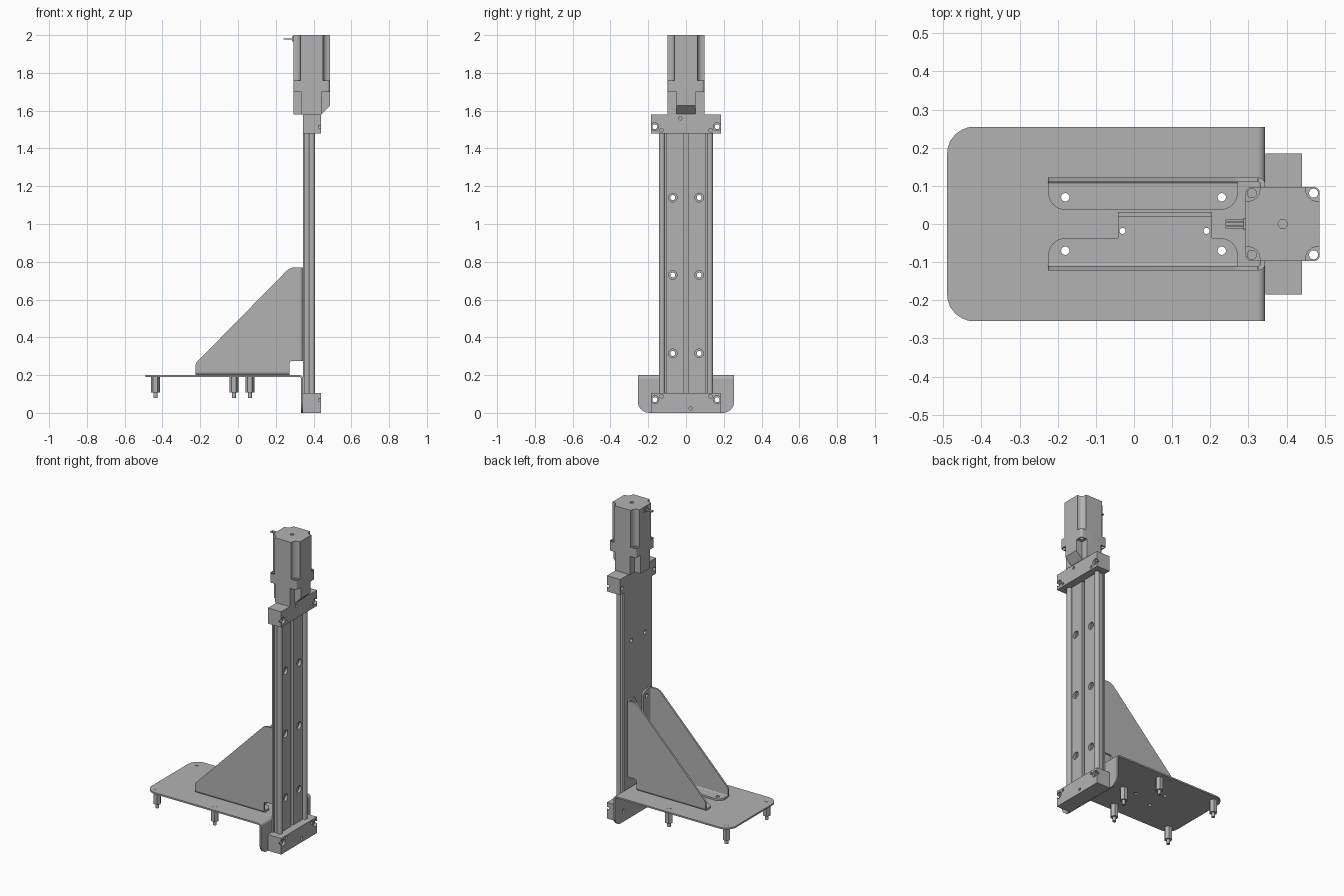
import bpy, bmesh, math
from mathutils import Vector

cube = bpy.data.objects.get("Cube")
if cube:
    bpy.data.objects.remove(cube, do_unlink=True)

grey = bpy.data.materials.new("machined grey")
grey.use_nodes = True
grey.diffuse_color = (0.45, 0.45, 0.45, 1)
grey.node_tree.nodes["Principled BSDF"].inputs["Base Color"].default_value = (0.45, 0.45, 0.45, 1)


def place(axis, a, b, h):
    return {"x": (h, a, b), "y": (a, h, b), "z": (a, b, h)}[axis]


def rounded(corners, steps=6):
    """Outline from (a, b[, radius]) corners, filleting those with a radius."""
    out = []
    for i, c in enumerate(corners):
        p = Vector(c[:2])
        if len(c) < 3:
            out.append(p)
            continue
        u = (Vector(corners[i - 1][:2]) - p).normalized()
        v = (Vector(corners[(i + 1) % len(corners)][:2]) - p).normalized()
        half = u.angle(v) / 2
        centre = p + (u + v).normalized() * c[2] / math.sin(half)
        t = c[2] / math.tan(half)
        start, end = p + u * t - centre, p + v * t - centre
        for k in range(steps + 1):
            d = start.lerp(end, k / steps).normalized()
            out.append(centre + d * c[2])
    return out


def circle(a, b, r, n=24):
    return [(a + r * math.cos(2 * math.pi * i / n), b + r * math.sin(2 * math.pi * i / n))
            for i in range(n)]


def bend(a, b, r_out, r_in, start, side=1, steps=6):
    """Quarter ring outline for a folded sheet; side mirrors the first coordinate."""
    ring = []
    for r, order in ((r_out, range(steps + 1)), (r_in, range(steps, -1, -1))):
        for k in order:
            t = math.radians(start + 90 * k / steps)
            ring.append((side * (a + r * math.cos(t)), b + r * math.sin(t)))
    return ring


def add_prism(bm, outline, axis, lo, hi):
    face = bm.faces.new([bm.verts.new(place(axis, p[0], p[1], lo)) for p in outline])
    moved = bmesh.ops.extrude_face_region(bm, geom=[face])["geom"]
    bmesh.ops.translate(bm, vec=place(axis, 0, 0, hi - lo),
                        verts=[g for g in moved if isinstance(g, bmesh.types.BMVert)])


def build(name, *prisms):
    """One object from (outline, axis, lo, hi) prisms."""
    bm = bmesh.new()
    for p in prisms:
        add_prism(bm, *p)
    bmesh.ops.recalc_face_normals(bm, faces=bm.faces)
    mesh = bpy.data.meshes.new(name)
    bm.to_mesh(mesh)
    bm.free()
    mesh.materials.append(grey)
    obj = bpy.data.objects.new(name, mesh)
    bpy.context.collection.objects.link(obj)
    return obj


def rect(a0, a1, b0, b1):
    return [(a0, b0), (a1, b0), (a1, b1), (a0, b1)]


def drill(obj, axis, spots, r, lo, hi):
    cutter = build("drill", *[(circle(a, b, r), axis, lo, hi) for a, b in spots])
    cutter.hide_render = True
    mod = obj.modifiers.new("holes", "BOOLEAN")
    mod.operation, mod.solver, mod.object = "DIFFERENCE", "EXACT", cutter
    bpy.context.view_layer.update()
    graph = bpy.context.evaluated_depsgraph_get()
    mesh = bpy.data.meshes.new_from_object(obj.evaluated_get(graph))
    obj.modifiers.clear()
    obj.data = mesh
    bpy.data.objects.remove(cutter, do_unlink=True)


SIDES = (-1, 1)
foot_holes = [(x, s * 0.07) for x in (-0.18, 0.23) for s in SIDES]
link_holes = [(-0.03, -0.018), (0.19, -0.018)]
rail_holes = [(s * 0.07, z) for s in SIDES for z in (0.315, 0.73, 1.14)]

# Base sheet, folded down at the rail end
base = build("base_plate", (rounded([(-0.49, -0.255, 0.07), (0.324, -0.255),
                                     (0.324, 0.255), (-0.49, 0.255, 0.07)]), "z", 0.19, 0.2))
drill(base, "z", foot_holes + link_holes, 0.011, 0.1, 0.3)
build("base_fold", (bend(0.324, 0.18, 0.02, 0.01, 0), "y", -0.255, 0.255))
apron = build("base_apron", (rounded([(-0.255, 0.18), (-0.255, 0, 0.06),
                                      (0.255, 0, 0.06), (0.255, 0.18)]), "x", 0.334, 0.344))
drill(apron, "x", [(s * 0.165, 0.07) for s in SIDES], 0.013, 0.2, 0.5)

# Standoffs with threaded ends below the base
spots = [(x, s * 0.207) for x in (-0.437, -0.022) for s in SIDES] + [(0.063, -0.02)]
for x, y in spots:
    build("standoff", (circle(x, y, 0.024, 6), "z", 0.108, 0.19),
          (circle(x, y, 0.011, 16), "z", 0.08, 0.108))
    if abs(y) > 0.1:
        build("standoff_cap", (circle(x, y, 0.015), "z", 0.199, 0.201))

# Triangular brackets with folded feet and backs
for s in SIDES:
    build("bracket_web", (rounded([(-0.225, 0.218), (-0.225, 0.262, 0.03), (0.275, 0.77, 0.06),
                                   (0.325, 0.77), (0.325, 0.275), (0.272, 0.275, 0.015),
                                   (0.272, 0.218)]), "y", s * 0.11, s * 0.122))
    foot = build("bracket_foot", (rounded([(-0.225, s * 0.104), (-0.225, s * 0.037, 0.045),
                                           (0.272, s * 0.037, 0.045), (0.272, s * 0.104)]),
                                  "z", 0.2, 0.212))
    drill(foot, "z", [p for p in foot_holes if p[1] * s > 0], 0.011, 0.1, 0.3)
    build("bracket_foot_fold", (bend(0.104, 0.218, 0.018, 0.006, -90, s), "x", -0.225, 0.272))
    back = build("bracket_back", (rounded([(s * 0.104, 0.275), (s * 0.037, 0.275, 0.03),
                                           (s * 0.037, 0.77, 0.03), (s * 0.104, 0.77)]),
                                  "x", 0.332, 0.344))
    drill(back, "x", [p for p in rail_holes if p[0] * s > 0 and p[1] < 1], 0.013, 0.2, 0.5)
    build("bracket_back_fold", ([(x, s * y) for x, y in bend(0.326, 0.104, 0.018, 0.006, 0)],
                                "z", 0.275, 0.77))

# Tongue joining the feet, with an upturned lip
tongue = build("bracket_tongue", (rect(-0.042, 0.205, -0.05, 0.02), "z", 0.2, 0.211))
drill(tongue, "z", link_holes, 0.008, 0.1, 0.3)
build("bracket_lip", (rect(-0.042, 0.205, 0.02, 0.032), "z", 0.2, 0.25))

# Linear rail: grooved extrusion with a shaft along each side
rail_half = [(0.345, 0.143), (0.356, 0.143), (0.356, 0.106), (0.391, 0.106),
             (0.391, 0.012), (0.352, 0.012)]
rail = build("rail_body", (rail_half + [(x, -y) for x, y in reversed(rail_half)], "z", 0.1, 1.48))
drill(rail, "x", rail_holes, 0.013, 0.2, 0.6)
drill(rail, "x", rail_holes, 0.023, 0.375, 0.6)
for s in SIDES:
    build("rail_shaft", (circle(0.391, s * 0.127, 0.0165), "z", 0.1, 1.48))
    build("shaft_seat", (rect(0.35, 0.385, s * 0.119, s * 0.135), "z", 0.1, 1.48))

# End blocks
for name, low, high, hole, pin, mark in (("lower_block", 0, 0.105, 0.07, 0.088, (0.025, 0.025)),
                                         ("upper_block", 1.478, 1.58, 1.515, 1.496, (-0.03, 1.56))):
    block = build(name, (rect(0.345, 0.44, -0.185, 0.185), "z", low, high))
    drill(block, "x", [(s * 0.165, hole) for s in SIDES], 0.013, 0.2, 0.6)
    drill(block, "x", [(s * 0.165, hole) for s in SIDES], 0.021, 0.425, 0.6)
    drill(block, "x", [(s * 0.13, pin) for s in SIDES] + [mark], 0.009, 0.43, 0.6)

# Motor: coupling housing, square flange and notched body
CX, H, ARM = 0.39, 0.097, 0.06
build("coupling_housing", ([(CX - H, 1.58), (0.44, 1.58), (CX + H, 1.627),
                            (CX + H, 1.7), (CX - H, 1.7)], "y", -0.05, 0.05))
build("coupling_cheeks", (rect(0.335, 0.442, -H, H), "z", 1.58, 1.7))
flange = build("motor_flange", (rounded([(CX - H, -H, 0.015), (CX + H, -H, 0.015),
                                         (CX + H, H, 0.015), (CX - H, H, 0.015)]),
                                "z", 1.7, 1.76))
drill(flange, "z", [(CX + s * 0.081, t * 0.081) for s in SIDES for t in SIDES], 0.012, 1.6, 1.9)
notched = []
for k in range(4):
    turn = math.radians(90 * k)
    for a, b, *r in ((H, -ARM), (H, ARM), (ARM, ARM, 0.03)):
        notched.append((CX + a * math.cos(turn) - b * math.sin(turn),
                        a * math.sin(turn) + b * math.cos(turn), *r))
body = build("motor_body", (rounded(notched), "z", 1.76, 2.0))
drill(body, "z", [(CX, 0)], 0.012, 1.985, 2.1)

# Motor plug and leads
build("motor_plug", (rect(CX - H - 0.006, CX - H + 0.01, -0.016, 0.016), "z", 1.965, 1.992))
for i in range(4):
    y = -0.009 + 0.006 * i
    build("motor_lead", (rect(0.24, CX - H, y - 0.0025, y + 0.0025), "z", 1.977, 1.983))

# Smooth the round surfaces, keep edges sharp
bpy.ops.object.select_all(action="DESELECT")
for obj in bpy.context.collection.objects:
    if obj.type == "MESH":
        obj.select_set(True)
        bpy.context.view_layer.objects.active = obj
bpy.ops.object.shade_smooth_by_angle(angle=math.radians(30))
